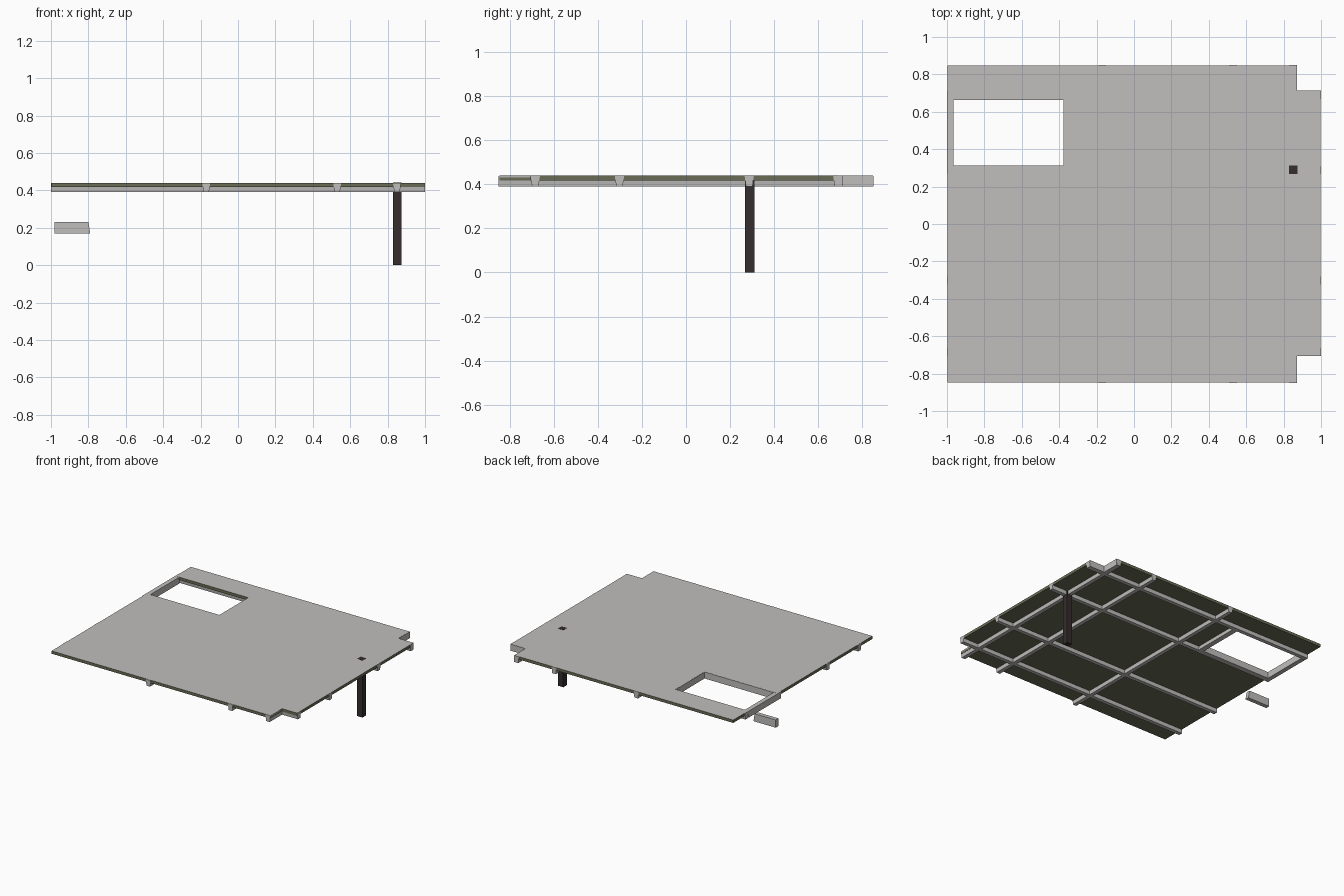
import bpy, bmesh

if "Cube" in bpy.data.objects:
    bpy.data.objects.remove(bpy.data.objects["Cube"])

def material(name, rgb):
    m = bpy.data.materials.new(name)
    m.diffuse_color = (*rgb, 1)
    m.use_nodes = True
    m.node_tree.nodes["Principled BSDF"].inputs["Base Color"].default_value = m.diffuse_color
    return m

concrete = material("light concrete grey", (0.53, 0.52, 0.505))
olive = material("olive green", (0.14, 0.15, 0.09))
brown = material("dark brown", (0.036, 0.026, 0.027))

TOP, SLAB_BOTTOM, BEAM_BOTTOM = 0.44, 0.418, 0.39

def prism(name, points, offset, mats, top_index=0):
    """Extrude a flat polygon by an offset; faces pointing up get top_index."""
    bm = bmesh.new()
    face = bm.faces.new([bm.verts.new(p) for p in points])
    ext = bmesh.ops.extrude_face_region(bm, geom=[face], use_keep_orig=True)
    bmesh.ops.translate(bm, vec=offset,
                        verts=[v for v in ext["geom"] if isinstance(v, bmesh.types.BMVert)])
    bmesh.ops.recalc_face_normals(bm, faces=bm.faces)
    for f in bm.faces:
        f.material_index = top_index if f.normal.z > 0.9 else 0
    me = bpy.data.meshes.new(name)
    bm.to_mesh(me)
    bm.free()
    for m in mats:
        me.materials.append(m)
    ob = bpy.data.objects.new(name, me)
    bpy.context.collection.objects.link(ob)
    return ob

def box(name, x0, x1, y0, y1, z0, z1, mat):
    pts = [(x0, y0, z0), (x1, y0, z0), (x1, y1, z0), (x0, y1, z0)]
    return prism(name, pts, (0, 0, z1 - z0), [mat])

# Tapered beam section: (across, height)
SECTION = [(-0.021, TOP - 0.001), (0.021, TOP - 0.001), (0.015, BEAM_BOTTOM), (-0.015, BEAM_BOTTOM)]

# Floor slab: olive body with a concrete top, corner notches and stair opening
outline = [(-0.996, -0.847), (0.87, -0.847), (0.87, -0.706), (0.998, -0.706),
           (0.998, 0.711), (0.868, 0.711), (0.868, 0.848), (-0.996, 0.848),
           (-0.996, 0.662), (-0.375, 0.662), (-0.375, 0.309), (-0.996, 0.309)]
prism("floor_slab", [(x, y, SLAB_BOTTOM) for x, y in outline],
      (0, 0, TOP - SLAB_BOTTOM), [olive, concrete], 1)

# Beams running left to right
for i, y in enumerate((-0.684, -0.302, 0.287, 0.689)):
    prism(f"long_beam_{i + 1}", [(-1, y + a, z) for a, z in SECTION], (2, 0, 0), [concrete])

# Beams running front to back
for i, x in enumerate((-0.17, 0.53, 0.85)):
    prism(f"cross_beam_{i + 1}", [(x + a, -0.85, z) for a, z in SECTION], (0, 1.7, 0), [concrete])

# Full-height trims around the stair opening
T = TOP - 0.0005
box("opening_left_trim", -1.0, -0.965, 0.27, 0.668, BEAM_BOTTOM, T, concrete)
box("opening_right_trim", -0.373 - 0.004, -0.338, 0.29, 0.69, BEAM_BOTTOM, T, concrete)
box("opening_front_trim", -0.998, -0.36, 0.27, 0.312, BEAM_BOTTOM, T, concrete)

# Edge facing of the back corner notch
box("notch_side_facing", 0.84, 0.871, 0.69, 0.849, BEAM_BOTTOM, T, concrete)
box("notch_back_facing", 0.85, 0.999, 0.69, 0.713, BEAM_BOTTOM, T, concrete)

# Column passing through the slab
box("column", 0.828, 0.873, 0.268, 0.312, 0, TOP + 0.001, brown)

# Short stair landing beam with a raked end
prism("landing_beam", [(-0.98, 0.275, 0.17), (-0.79, 0.275, 0.17), (-0.80, 0.275, 0.23),
                       (-0.98, 0.275, 0.23)], (0, 0.032, 0), [concrete])
